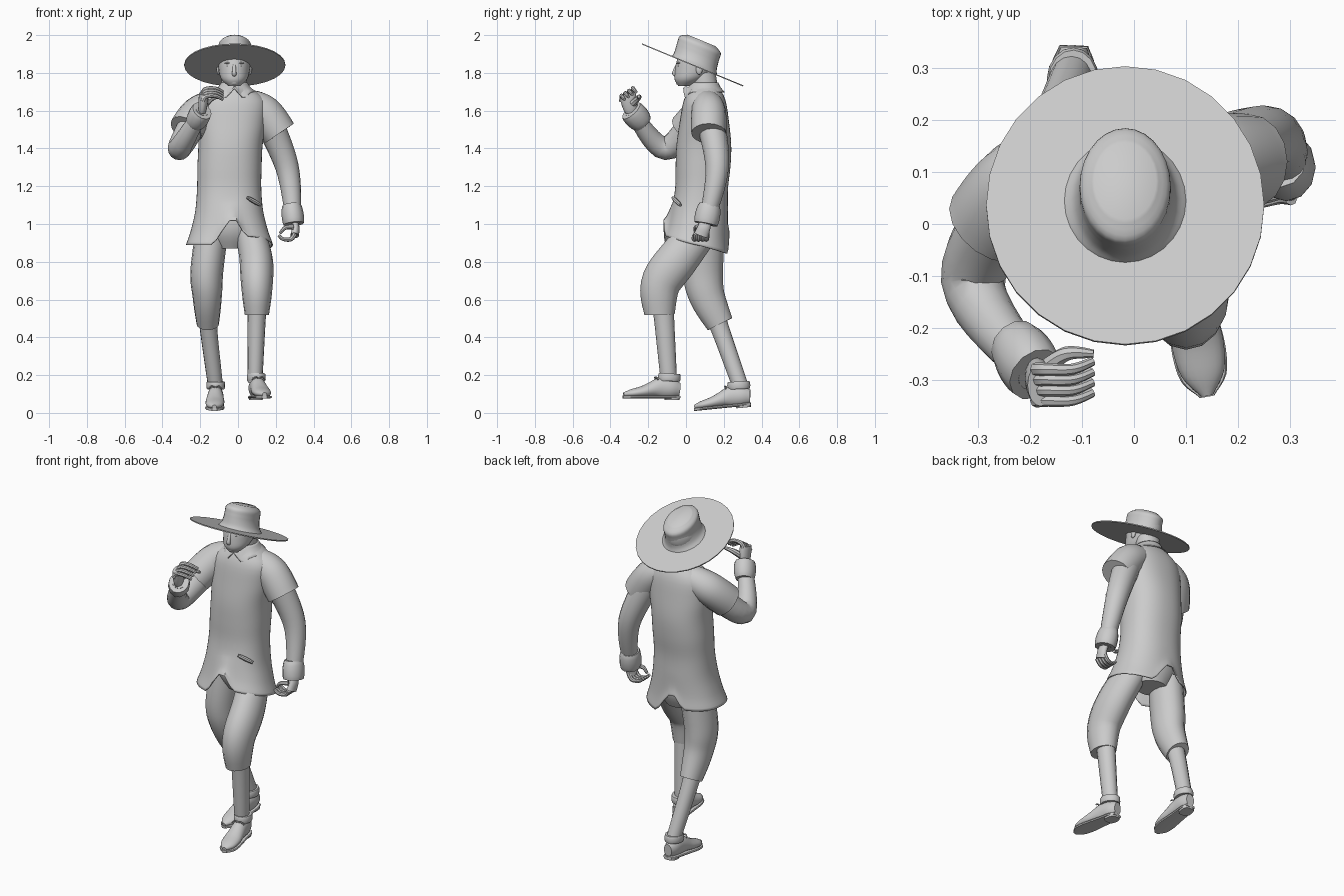
import bpy
import bmesh
import math
from mathutils import Vector, Matrix

cube = bpy.data.objects.get("Cube")
if cube:
    bpy.data.objects.remove(cube, do_unlink=True)

shade = (.6, .6, .6, 1)
grey = bpy.data.materials.new("plain grey")
grey.use_nodes = True
grey.diffuse_color = shade
grey.node_tree.nodes["Principled BSDF"].inputs["Base Color"].default_value = shade


def add_object(name, mesh):
    mesh.materials.append(grey)
    mesh.shade_smooth()
    mesh.set_sharp_from_angle(angle=math.radians(42))
    obj = bpy.data.objects.new(name, mesh)
    bpy.context.collection.objects.link(obj)
    return obj


def spline(points, t):
    """Point at fraction t of a smooth curve through evenly timed points."""
    last = len(points) - 1
    i = min(int(t * last), last - 1)
    f = t * last - i
    before, start, end, after = (Vector(points[min(max(i + k, 0), last)]) for k in (-1, 0, 1, 2))
    bend = 2 * before - 5 * start + 4 * end - after
    twist = 3 * (start - end) + after - before
    return start + (end - before + (bend + twist * f) * f) * f / 2


def superellipse(angle, power):
    return [math.copysign(abs(v) ** power, v) for v in (math.cos(angle), math.sin(angle))]


def loft(name, path, sizes, sides=20, steps=4, level=False, capped=True,
         power=1, place=Matrix(), warp=None, wall=None):
    """Skin elliptical rings, given as (half width, half depth), along a smooth path."""
    rows = steps * (max(len(path), len(sizes)) - 1)
    spots = [spline(path, i / rows) for i in range(rows + 1)]
    heading = (spots[-1] - spots[0]).normalized()
    guide = Vector((0, 1, 0)) if abs(heading.x) > .8 else Vector((1, 0, 0))
    bm = bmesh.new()
    rings = []
    for i, spot in enumerate(spots):
        along = Vector((0, 0, 1))
        if not level:
            along = (spots[min(i + 1, rows)] - spots[max(i - 1, 0)]).normalized()
        across = (guide - along * guide.dot(along)).normalized()
        deep = along.cross(across)
        width, depth = spline(sizes, i / rows)
        ring = []
        for k in range(sides):
            angle = math.tau * k / sides
            c, s = superellipse(angle, power)
            point = spot + across * width * c + deep * depth * s
            if warp:
                warp(point, angle)
            ring.append(bm.verts.new(place @ point))
        rings.append(ring)
    for low, high in zip(rings, rings[1:]):
        for k in range(sides):
            n = (k + 1) % sides
            bm.faces.new((low[k], low[n], high[n], high[k]))
    if capped:
        bm.faces.new(rings[0][::-1])
        bm.faces.new(rings[-1])
    mesh = bpy.data.meshes.new(name)
    bm.to_mesh(mesh)
    bm.free()
    obj = add_object(name, mesh)
    if wall:
        obj.modifiers.new("wall", "SOLIDIFY").thickness = wall


def limb(name, path, thick, thin, wide=1, bulge=0, sides=16, place=Matrix()):
    """Tapering tube whose middle may swell."""
    sizes = []
    for i in range(5):
        t = i / 4
        radius = thick + (thin - thick) * t + bulge * math.sin(math.pi * t)
        sizes.append((radius * wide, radius))
    loft(name, path, sizes, sides=sides, place=place)


def blob(name, centre, size):
    mesh = bpy.data.meshes.new(name)
    bm = bmesh.new()
    bmesh.ops.create_uvsphere(bm, u_segments=14, v_segments=10, radius=1,
                              matrix=Matrix.Translation(centre) @ Matrix.Diagonal((*size, 1)))
    bm.to_mesh(mesh)
    bm.free()
    add_object(name, mesh)


# Tunic: flared skirt slit at front and back, lower at the back of the left side
front, back = math.pi * 1.5, math.pi / 2
waist, hem_height = 1.12, .89


def skirt_hem(point, angle):
    if point.z < waist:
        hem = hem_height - .05 * math.sin(angle) * (math.cos(angle) > 0)
        for middle, rise in ((front, .13), (back, .12)):
            hem += rise * max(0, 1 - abs(angle - middle) * 3)
        share = (point.z - hem_height) / (waist - hem_height)
        point.z = hem + share * (waist - hem)


loft("tunic", [(-.045, .055, hem_height), (-.045, .09, 1.3), (-.02, .1, 1.735)],
     [(.23, .175), (.205, .16), (.18, .15), (.17, .14), (.17, .145), (.17, .145), (.18, .13), (.17, .11), (.07, .07)],
     sides=48, level=True, capped=False, power=.88, warp=skirt_hem, wall=.006)
limb("waist_tie", [(.05, -.07, 1.14), (.12, -.03, 1.1)], .008, .008, bulge=.004, sides=8)
loft("seat", [(-.04, .09, 1.05), (-.04, .1, .87)], [(.16, .12), (.15, .12), (.09, .08)], level=True)


# Collar with two points beside the throat
def collar_points(point, angle):
    away = abs(angle - front)
    if point.z < 1.72:
        point.z += .02 if away < .1 else -.04 * max(0, 1 - abs(away - .5) * 3)


loft("collar", [(-.02, .095, 1.7), (-.02, .1, 1.75)], [(.115, .11), (.085, .085), (.068, .07)],
     sides=32, steps=2, level=True, capped=False, warp=collar_points, wall=.005)

# Neck, head and face
limb("neck", [(-.02, .11, 1.66), (-.02, .09, 1.8)], .07, .065)
loft("head", [(-.02, -.01, 1.73), (-.02, .05, 1.82), (-.02, .07, 1.92)],
     [(.03, .03), (.07, .08), (.083, .108), (.086, .11), (.07, .1)], sides=28, level=True)
limb("nose", [(-.02, -.044, 1.85), (-.02, -.062, 1.8), (-.02, -.05, 1.79)], .007, .011, bulge=.002)
blob("chin", (-.02, -.028, 1.75), (.028, .026, .018))
blob("lips", (-.02, -.045, 1.77), (.022, .012, .005))
for name, sign in (("right", -1), ("left", 1)):
    def beside(offset, y, z):
        return (sign * offset - .02, y, z)
    limb(name + "_moustache", [beside(0, -.054, 1.785), beside(.03, -.044, 1.778)], .006, .003, sides=8)
    blob(name + "_brow", beside(.03, -.038, 1.852), (.022, .01, .005))
    blob(name + "_eye", beside(.03, -.038, 1.836), (.013, .009, .005))
    blob(name + "_ear", beside(.084, .07, 1.82), (.01, .018, .03))

# Wide tilted hat with a rounded crown
tilt = Matrix.Translation((-.017, .035, 1.842)) @ Matrix.Rotation(-math.pi / 8, 4, "X")
loft("hat_brim", [(0, 0, -.003), (0, 0, .003)], [(.268, .29), (.268, .29)], sides=28, steps=1, level=True, place=tilt)
loft("hat_crown", [(0, .01, 0), (0, 0, .07), (0, -.005, .138)],
     [(.12, .13), (.1, .122), (.09, .12), (.088, .12), (.085, .117), (.06, .08)],
     sides=28, level=True, place=tilt)

# Sleeves, arms and turned cuffs
arms = {
    "left": {"collar": (.05, .11, 1.64), "shoulder": (.14, .12, 1.59), "sleeve": (.22, .12, 1.48),
             "elbow": (.26, .165, 1.3), "wrist": (.295, .105, 1.0)},
    "right": {"collar": (-.1, .11, 1.64), "shoulder": (-.205, .08, 1.59), "sleeve": (-.275, 0, 1.5),
              "elbow": (-.31, -.11, 1.4), "wrist": (-.19, -.29, 1.6)},
}
for name, joint in arms.items():
    elbow, wrist = Vector(joint["elbow"]), Vector(joint["wrist"])
    limb(name + "_sleeve", [joint["collar"], joint["shoulder"], joint["sleeve"]], .075, .092, bulge=.008)
    limb(name + "_arm", [joint["shoulder"], elbow, wrist], .08, .036, bulge=.004)
    limb(name + "_cuff", [elbow.lerp(wrist, .66), wrist], .055, .062, wide=.88, bulge=.008, sides=12)

# Hands with curled fingers
limb("left_palm", [(.295, .105, 1.02), (.305, .095, .98), (.3, .08, .94)], .03, .038, wide=.6)
limb("left_thumb", [(.29, .065, .985), (.25, .05, .98), (.222, .05, .95)], .015, .007, sides=8)
limb("right_palm", [(-.19, -.29, 1.59), (-.18, -.31, 1.69)], .03, .042, wide=.6, bulge=.006)
limb("right_thumb", [(-.17, -.28, 1.64), (-.13, -.25, 1.67), (-.078, -.25, 1.675)], .02, .008, sides=8)
for k, finger in enumerate(("little", "ring", "middle", "index")):
    y = .11 - .02 * k
    limb(f"left_{finger}_finger", [(.303, y, .95), (.28, y, .92), (.24, y - .01, .92), (.215, y - .01, .94)],
         .014, .008, sides=8)
    y, z = -.34 + .02 * k, 1.65 + .013 * k
    limb(f"right_{finger}_finger", [(-.188, y, z), (-.17, y, z + .025), (-.12, y, z + .028), (-.08, y + .015, z + .01)],
         .014, .009, sides=8)

# Knee breeches and stockings
limb("left_breeches", [(.06, .08, .97), (.095, -.04, .82), (.1, -.135, .68), (.1, -.14, .52)],
     .095, .08, wide=.8, bulge=.023)
limb("right_breeches", [(-.14, .1, .95), (-.165, .09, .75), (-.163, .11, .62), (-.16, .18, .47)],
     .105, .072, wide=.82, bulge=.014)
limb("left_calf", [(.1, -.12, .55), (.09, -.09, .16)], .056, .042, wide=.9)
limb("right_calf", [(-.16, .16, .5), (-.15, .2, .39), (-.12, .285, .15)], .052, .042, wide=.95)


# Shoes run from heel to toe and are then set on each foot
def shoe(side, heel, yaw, pitch):
    foot = Matrix.Translation(heel) @ Matrix.Rotation(yaw, 4, "Z") @ Matrix.Rotation(pitch, 4, "X")
    last = [(.026, .036), (.04, .052), (.042, .055), (.046, .04), (.05, .03), (.042, .022), (.012, .01)]
    loft(side + "_shoe", [(0, 0, .055), (0, -.1, .065), (0, -.2, .044), (0, -.3, .03)], last, place=foot)
    loft(side + "_sole", [(0, 0, .016), (0, -.303, .016)], [(width + .002, .008) for width, _ in last],
         sides=12, power=.5, place=foot)
    loft(side + "_heel", [(0, -.04, 0), (0, -.04, .02)], [(.035, .038), (.038, .042)],
         level=True, power=.7, place=foot)
    limb(side + "_ankle_strap", [(0, -.055, .1), (0, -.053, .14)], .057, .057, wide=.82, bulge=.004, place=foot)
    # Bow on the instep
    for end, sign in (("outer", -1), ("inner", 1)):
        limb(f"{side}_{end}_lace", [(0, -.118, .115), (sign * .02, -.128, .122), (sign * .036, -.122, .108)],
             .004, .004, sides=6, place=foot)


shoe("left", (.087, -.035, .068), .18, 0)
shoe("right", (-.116, .345, .032), -.03, .1)
